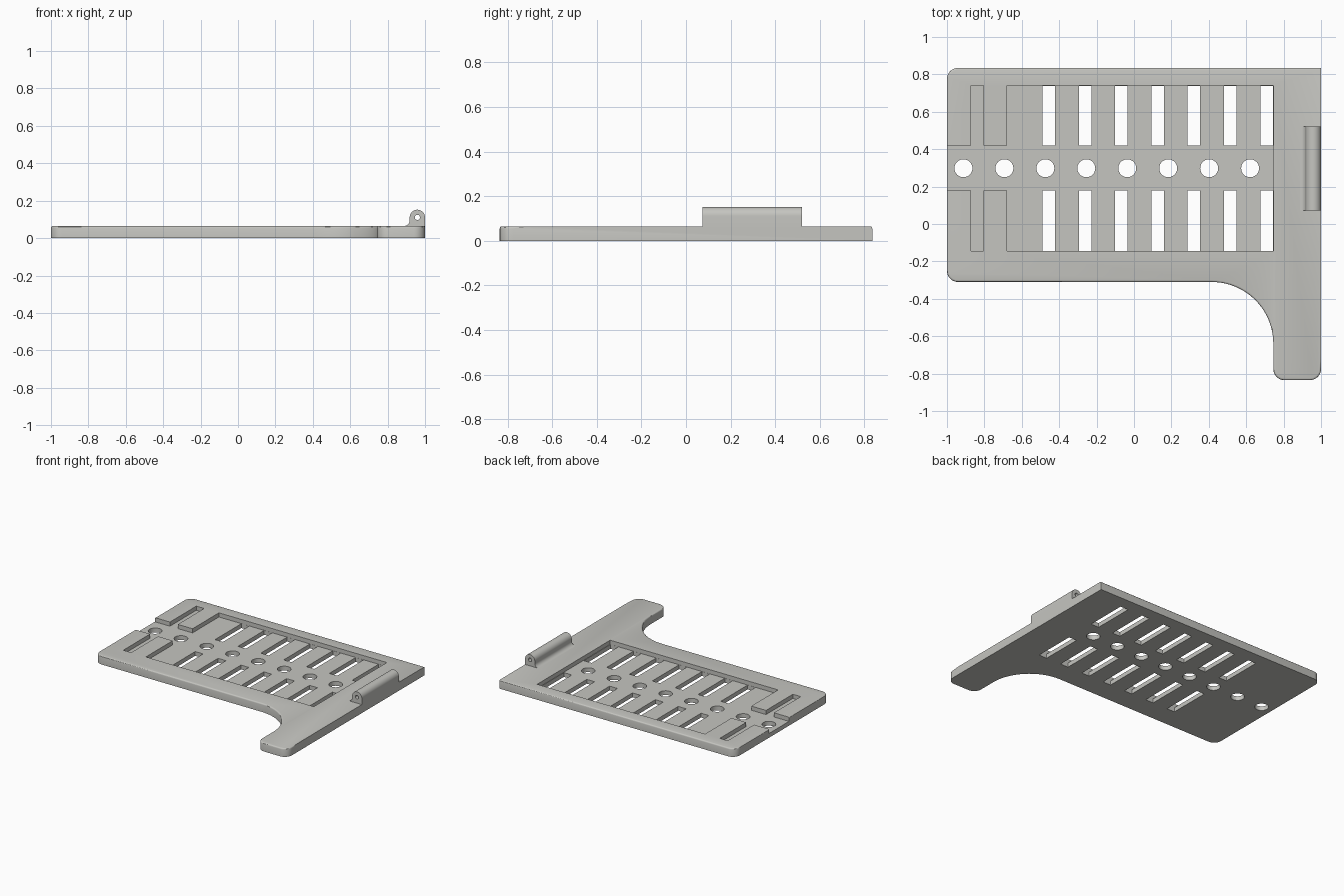
import bpy, bmesh, math

if "Cube" in bpy.data.objects:
    bpy.data.objects.remove(bpy.data.objects["Cube"])

GREY = bpy.data.materials.new("warm light grey")
GREY.diffuse_color = (0.56, 0.56, 0.53, 1)
GREY.use_nodes = True
GREY.node_tree.nodes["Principled BSDF"].inputs["Base Color"].default_value = GREY.diffuse_color
TOP, FLOOR = 0.065, 0.033


def arc(cx, cy, r, a0, a1, n=8):
    """Points along an arc, angles in degrees."""
    return [(cx + r * math.cos(math.radians(a0 + (a1 - a0) * i / n)),
             cy + r * math.sin(math.radians(a0 + (a1 - a0) * i / n))) for i in range(n + 1)]


def rect(x0, x1, y0, y1):
    return [(x0, y0), (x1, y0), (x1, y1), (x0, y1)]


def prism(bm, pts, lo, hi, along_y=False):
    """Extrude a 2D outline along z, or an (x, z) outline along y."""
    put = (lambda p, h: (p[0], h, p[1])) if along_y else (lambda p, h: (p[0], p[1], h))
    a = [bm.verts.new(put(p, lo)) for p in pts]
    b = [bm.verts.new(put(p, hi)) for p in pts]
    faces = [bm.faces.new(a), bm.faces.new(b)]
    for i in range(len(pts)):
        j = (i + 1) % len(pts)
        faces.append(bm.faces.new((a[i], a[j], b[j], b[i])))
    bmesh.ops.recalc_face_normals(bm, faces=faces)


def make(name, bm):
    me = bpy.data.meshes.new(name)
    bm.to_mesh(me)
    bm.free()
    me.materials.append(GREY)
    ob = bpy.data.objects.new(name, me)
    bpy.context.collection.objects.link(ob)
    return ob


def cut(ob, bm):
    cutter = make("cutter", bm)
    cutter.hide_render = True
    mod = ob.modifiers.new("cut", 'BOOLEAN')
    mod.operation, mod.solver, mod.object = 'DIFFERENCE', 'EXACT', cutter
    bpy.ops.object.select_all(action='DESELECT')
    bpy.context.view_layer.objects.active = ob
    ob.select_set(True)
    bpy.ops.object.modifier_apply(modifier=mod.name)
    bpy.data.objects.remove(cutter)


def smooth(ob):
    bpy.ops.object.select_all(action='DESELECT')
    bpy.context.view_layer.objects.active = ob
    ob.select_set(True)
    bpy.ops.object.shade_smooth_by_angle(angle=math.radians(30))


# Plate with one arm, softened along its upper rim
outline = (arc(-0.94, -0.25, 0.06, 180, 270)
           + arc(0.415, -0.64, 0.33, 90, 0, 20)
           + arc(0.805, -0.775, 0.06, 180, 270)
           + arc(0.94, -0.775, 0.06, 270, 360)
           + [(1.0, 0.835)]
           + arc(-0.94, 0.775, 0.06, 90, 180))
bm = bmesh.new()
prism(bm, outline, 0, TOP)
rim = [e for e in bm.edges if all(v.co.z > TOP - 1e-5 for v in e.verts)
       and not all(v.co.x > 0.9999 for v in e.verts)]
bmesh.ops.bevel(bm, geom=rim, offset=0.01, segments=3, profile=0.5, affect='EDGES')
plate = make("plate", bm)

# Pocket: central channel open at the left, side slots, and the wide recess
bm = bmesh.new()
y0, y1, c0, c1 = -0.145, 0.74, 0.18, 0.42
upper = [(0.745, y1), (-0.68, y1), (-0.68, c1), (-0.805, c1), (-0.805, y1),
         (-0.872, y1), (-0.872, c1), (-1.1, c1)]
lower = [(-1.1, c0), (-0.872, c0), (-0.872, y0), (-0.805, y0), (-0.805, c0),
         (-0.68, c0), (-0.68, y0), (0.745, y0)]
prism(bm, upper + lower, FLOOR, 0.2)
cut(plate, bm)

# Two rows of vent slots and a row of round holes through the floor
bm = bmesh.new()
for i in range(7):
    x = -0.489 + 0.194 * i
    for a, b in ((y0 + 0.001, c0), (c1, y1 - 0.001)):
        prism(bm, rect(x, x + 0.067, a, b), -0.1, 0.05)
for i in range(8):
    prism(bm, arc(-0.912 + 0.219 * i, 0.298, 0.048, 0, 360, 32)[:-1], -0.1, 0.05)
cut(plate, bm)
smooth(plate)

# Hinge barrel with a flared foot and a pin hole
bm = bmesh.new()
profile = ([(1.0, TOP - 0.01)] + arc(0.959, 0.111, 0.041, 0, 180, 20)
           + arc(0.888, 0.095, 0.03, 0, -90, 6) + [(0.888, TOP - 0.01)])
prism(bm, profile, 0.073, 0.521, along_y=True)
hinge = make("hinge_barrel", bm)
bm = bmesh.new()
prism(bm, arc(0.959, 0.111, 0.014, 0, 360, 20)[:-1], -0.1, 0.7, along_y=True)
cut(hinge, bm)
smooth(hinge)
